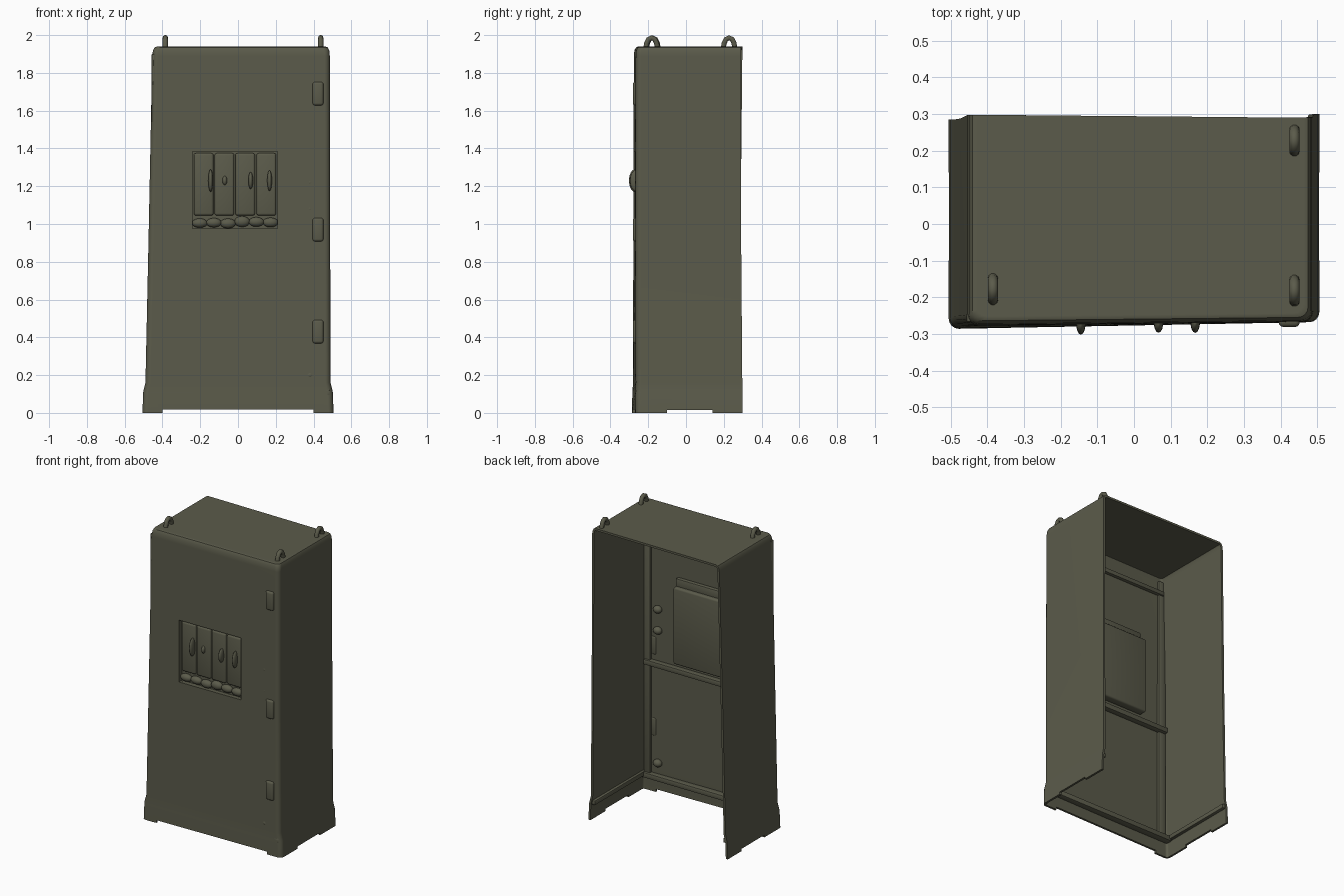
import bpy, bmesh, math, random
from mathutils import Vector

if "Cube" in bpy.data.objects:
    bpy.data.objects.remove(bpy.data.objects["Cube"])
random.seed(4)

paint = bpy.data.materials.new("olive_grey_paint")
paint.diffuse_color = (0.105, 0.105, 0.070, 1)
paint.use_nodes = True
paint.node_tree.nodes["Principled BSDF"].inputs["Base Color"].default_value = paint.diffuse_color


def activate(ob):
    bpy.ops.object.select_all(action='DESELECT')
    ob.select_set(True)
    bpy.context.view_layer.objects.active = ob


def add(name, bm):
    me = bpy.data.meshes.new(name)
    bm.to_mesh(me)
    bm.free()
    me.materials.append(paint)
    ob = bpy.data.objects.new(name, me)
    bpy.context.collection.objects.link(ob)
    return ob


def smooth(ob, angle=40):
    activate(ob)
    bpy.ops.object.shade_smooth_by_angle(angle=math.radians(angle))


def box(name, x, y, z, bevel=0.006, seg=2):
    """Bevelled box from (min, max) ranges."""
    bm = bmesh.new()
    bmesh.ops.create_cube(bm, size=1)
    for v in bm.verts:
        v.co = Vector([(r[0] + r[1]) / 2 + c * (r[1] - r[0])
                       for r, c in zip((x, y, z), v.co)])
    if bevel:
        bmesh.ops.bevel(bm, geom=bm.edges[:], offset=bevel, segments=seg,
                        profile=0.5, affect='EDGES')
    ob = add(name, bm)
    if bevel:
        smooth(ob)
    return ob


def cut(ob, cutter):
    m = ob.modifiers.new("cut", 'BOOLEAN')
    m.operation, m.object, m.solver = 'DIFFERENCE', cutter, 'EXACT'
    activate(ob)
    bpy.ops.object.modifier_apply(modifier=m.name)


def blob(name, c, s, seg=14):
    bm = bmesh.new()
    bmesh.ops.create_uvsphere(bm, u_segments=seg, v_segments=seg // 2 + 1, radius=1)
    for v in bm.verts:
        v.co = Vector([c[i] + v.co[i] * s[i] for i in range(3)])
    ob = add(name, bm)
    smooth(ob, 80)
    return ob


# Cabinet shell: U-shaped rings (open back), closed by the roof
# z, x left, x right, front y left, front y right, back y left, back y right
rings = [
    (0.00, -0.506, 0.506, -0.286, -0.268, 0.285, 0.300),
    (0.11, -0.502, 0.502, -0.284, -0.268, 0.285, 0.300),
    (0.16, -0.490, 0.490, -0.280, -0.266, 0.285, 0.298),
    (0.90, -0.474, 0.488, -0.279, -0.268, 0.288, 0.292),
    (1.89, -0.454, 0.486, -0.276, -0.266, 0.298, 0.292),
    (1.92, -0.450, 0.483, -0.273, -0.263, 0.298, 0.290),
    (1.935, -0.441, 0.475, -0.264, -0.255, 0.298, 0.290),
    (1.94, -0.428, 0.462, -0.252, -0.244, 0.298, 0.290),
]
bm = bmesh.new()
rows = []
for z, xl, xr, fl, fr, bl, br in rings:
    r = 0.028
    pts = [(xl, bl)]
    for k in range(5):
        a = math.pi + k * math.pi / 8
        pts.append((xl + r + r * math.cos(a), fl + r + r * math.sin(a)))
    for k in range(5):
        a = 1.5 * math.pi + k * math.pi / 8
        pts.append((xr - r + r * math.cos(a), fr + r + r * math.sin(a)))
    pts.append((xr, br))
    rows.append([bm.verts.new((x, y, z)) for x, y in pts])
for lo, hi in zip(rows, rows[1:]):
    for i in range(len(lo) - 1):
        bm.faces.new((lo[i], lo[i + 1], hi[i + 1], hi[i]))
bm.faces.new(rows[-1])
shell = add("cabinet_shell", bm)
sol = shell.modifiers.new("wall", 'SOLIDIFY')
sol.thickness, sol.offset = 0.014, -1
activate(shell)
bpy.ops.object.modifier_apply(modifier="wall")

# Breaker housing behind the window
housing = box("breaker_housing", (-0.27, 0.24), (-0.262, -0.205), (0.91, 1.42), 0.012, 3)
window = box("window_cutter", (-0.24, 0.21), (-0.40, -0.244), (0.975, 1.385), 0)
foot_front = box("front_notch_cutter", (-0.40, 0.40), (-0.40, -0.15), (-0.05, 0.018), 0)
foot_side = box("side_notch_cutter", (-0.60, 0.60), (-0.10, 0.14), (-0.05, 0.015), 0)
for c in (window, foot_front, foot_side):
    cut(shell, c)
cut(housing, window)
for c in (window, foot_front, foot_side):
    bpy.data.objects.remove(c)
smooth(shell, 35)
wn = shell.modifiers.new("normals", 'WEIGHTED_NORMAL')
wn.keep_sharp = True
smooth(housing, 35)
box("housing_top_lip", (-0.25, 0.24), (-0.262, -0.23), (1.395, 1.47), 0.01)

# Breaker columns and levers in the window
for i, x in enumerate((-0.182, -0.072, 0.038, 0.150)):
    box(f"breaker_column_{i}", (x - 0.052, x + 0.052), (-0.262, -0.235),
        (1.045, 1.375), 0.012, 3)
for x, h, y in ((-0.145, 0.06, -0.302), (-0.07, 0.025, -0.278),
                (0.067, 0.045, -0.297), (0.167, 0.055, -0.297)):
    blob("breaker_lever", (x, (y - 0.24) / 2, 1.23), (0.013, (-0.24 - y) / 2, h))

# Uneven lower terminal strip
for i in range(6):
    x = -0.203 + i * 0.075
    blob("terminal_lump", (x, -0.25, 1.008 + random.uniform(-0.006, 0.006)),
         (0.042, 0.024, random.uniform(0.024, 0.03)))

# Door hinges
for z in (0.43, 0.97, 1.69):
    box("door_hinge", (0.395, 0.452), (-0.281, -0.25), (z - 0.062, z + 0.062), 0.012, 3)

# Inner frame: posts, rails and base ledges
box("left_post", (-0.458, -0.405), (-0.268, -0.245), (0.12, 1.90))
box("right_post", (0.43, 0.477), (-0.258, -0.235), (0.12, 1.90))
box("middle_rail", (-0.455, 0.470), (-0.262, -0.222), (0.84, 0.875))
box("upper_rail", (-0.44, 0.470), (-0.262, -0.235), (1.80, 1.83))
box("front_ledge", (-0.485, 0.485), (-0.268, -0.22), (0.09, 0.125))
box("left_ledge", (-0.495, -0.468), (-0.25, 0.28), (0.10, 0.13))
box("right_ledge", (0.465, 0.495), (-0.25, 0.29), (0.10, 0.13))
for z in (0.20, 1.08, 1.22):
    blob("inner_latch", (0.38, -0.245, z), (0.03, 0.025, 0.025))

# Lifting lugs on the roof
for x, y in ((-0.385, -0.178), (0.438, -0.182), (0.438, 0.228)):
    cu = bpy.data.curves.new("lifting_lug", 'CURVE')
    cu.dimensions = '3D'
    cu.bevel_depth, cu.bevel_resolution = 0.014, 3
    path = [(-0.031, -0.012), (-0.026, 0.018), (-0.016, 0.038), (0, 0.046),
            (0.016, 0.038), (0.026, 0.018), (0.031, -0.012)]
    sp = cu.splines.new('POLY')
    sp.points.add(len(path) - 1)
    for p, (dy, dz) in zip(sp.points, path):
        p.co = (x, y + dy, 1.94 + dz, 1)
    cu.materials.append(paint)
    lug = bpy.data.objects.new("lifting_lug", cu)
    bpy.context.collection.objects.link(lug)
    activate(lug)
    bpy.ops.object.convert(target='MESH')
    smooth(bpy.context.view_layer.objects.active, 60)
